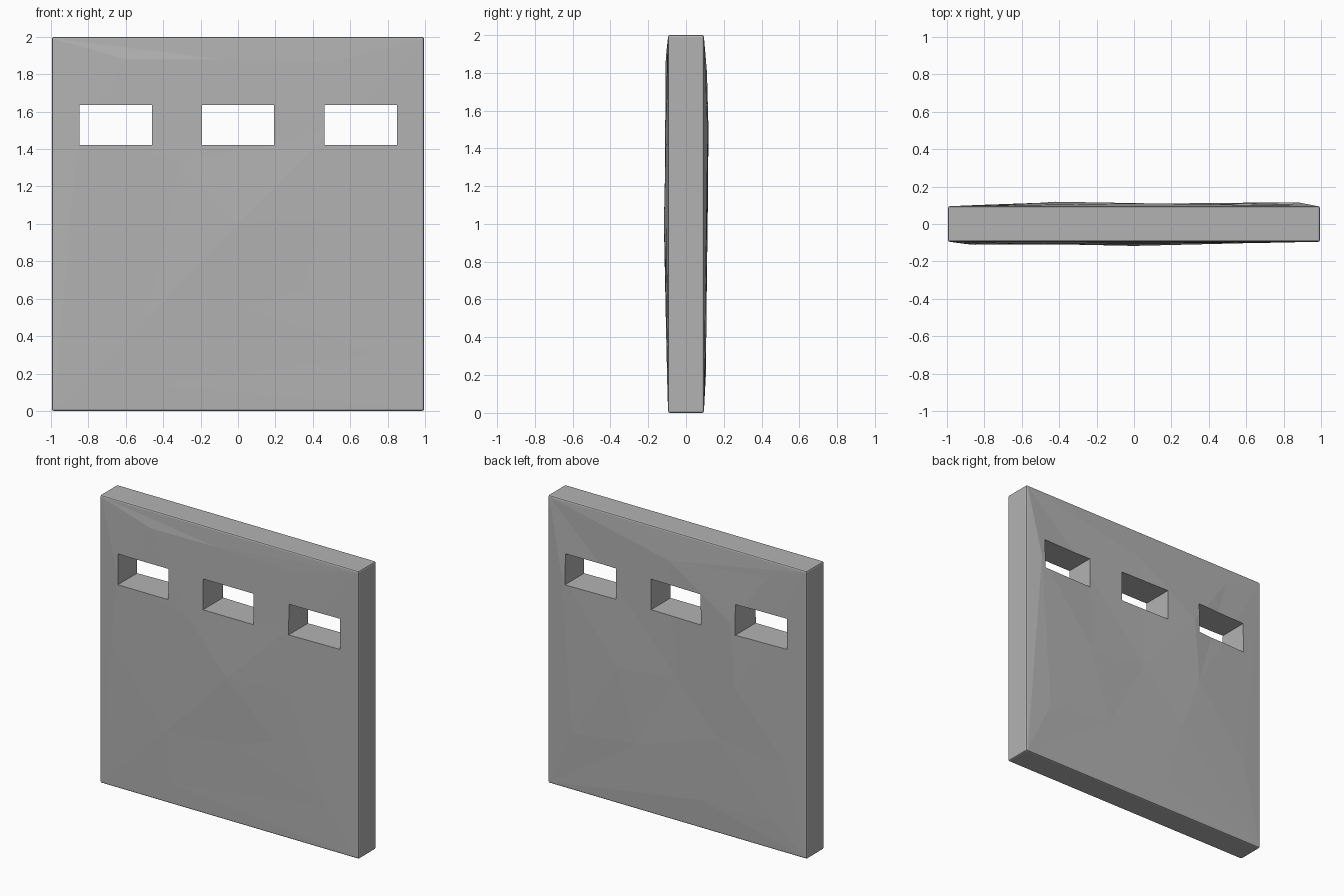
import bpy, bmesh
from mathutils import Vector, Matrix
from mathutils.geometry import delaunay_2d_cdt

cube = bpy.data.objects.get("Cube")
if cube:
    bpy.data.objects.remove(cube, do_unlink=True)

HALF, DEPTH, BEVEL = 0.995, 0.095, 0.01

# Stone colour
stone = bpy.data.materials.new("grey stone")
stone.use_nodes = True
grey = (0.45, 0.45, 0.45, 1)
stone.diffuse_color = grey
stone.node_tree.nodes["Principled BSDF"].inputs["Base Color"].default_value = grey

# Hewn facets: x, z and how far the point stands out from the face
front_points = [(0, 1, .022), (-.1, 1.88, .006), (-.6, 1.88, .012), (.48, 1.86, .006),
                (-.9, 1, .012), (-.48, .5, .012), (.05, .55, .01), (.45, 1.03, .01),
                (.35, .65, .008), (-.45, .14, .004), (-.3, 1.33, .015),
                (.5, 1.5, .01), (-.85, 1.5, .016), (.75, .3, .002)]
back_points = [(0, 1, .012), (.45, .95, .018), (.3, .46, .012), (-.32, .66, .015),
               (-.46, 1.05, .02), (-.7, 1.88, .006), (.05, 1.8, .016), (-.42, 1.5, .024),
               (.88, 1.5, .02), (.45, 1.5, .01), (-.85, .6, .006), (.8, .4, .012),
               (-.2, .2, .01), (-.75, .2, .006)]


def box(bm, size, centre):
    matrix = Matrix.Translation(centre) @ Matrix.Diagonal((*size, 1))
    return bmesh.ops.create_cube(bm, size=1, matrix=matrix)


def facet_face(bm, side, points):
    """Swap the flat front or back for a triangulated, uneven surface."""
    face = max(bm.faces, key=lambda f: f.normal.y * side * f.calc_area())
    rim = sorted(face.verts, key=lambda v: (v.co.z > 1, v.co.x * (1 if v.co.z < 1 else -1)))
    flat = [Vector((v.co.x, v.co.z)) for v in rim] + [Vector(p[:2]) for p in points]
    verts = rim + [bm.verts.new((x, side * (DEPTH + out), z)) for x, z, out in points]
    bmesh.ops.delete(bm, geom=[face], context='FACES_ONLY')
    _, _, tris, origin, _, _ = delaunay_2d_cdt(flat, [], [], 0, 1e-5)
    for tri in tris:
        bm.faces.new([verts[origin[i][0]] for i in tri])


def make_object(name, bm):
    bmesh.ops.recalc_face_normals(bm, faces=bm.faces[:])
    mesh = bpy.data.meshes.new(name)
    bm.to_mesh(mesh)
    bm.free()
    mesh.materials.append(stone)
    obj = bpy.data.objects.new(name, mesh)
    bpy.context.collection.objects.link(obj)
    return obj


# Wall slab with chamfered rim
bm = bmesh.new()
box(bm, (2 * HALF, 2 * DEPTH, 2), (0, 0, 1))
bmesh.ops.bevel(bm, geom=bm.edges[:], offset=BEVEL, segments=2, profile=.5, affect='EDGES')
bm.normal_update()
facet_face(bm, -1, front_points)
facet_face(bm, 1, back_points)
wall = make_object("wall_slab", bm)

# Three window openings
bm = bmesh.new()
for x in (-.653, 0, .657):
    box(bm, (.387, 1, .213), (x, 0, 1.528))
cutter = make_object("window_cutter", bm)
cutter.hide_render = True
cut = wall.modifiers.new("windows", 'BOOLEAN')
cut.object, cut.operation, cut.solver = cutter, 'DIFFERENCE', 'EXACT'
bpy.context.view_layer.objects.active = wall
wall.select_set(True)
bpy.ops.object.modifier_apply(modifier=cut.name)
bpy.data.objects.remove(cutter, do_unlink=True)
